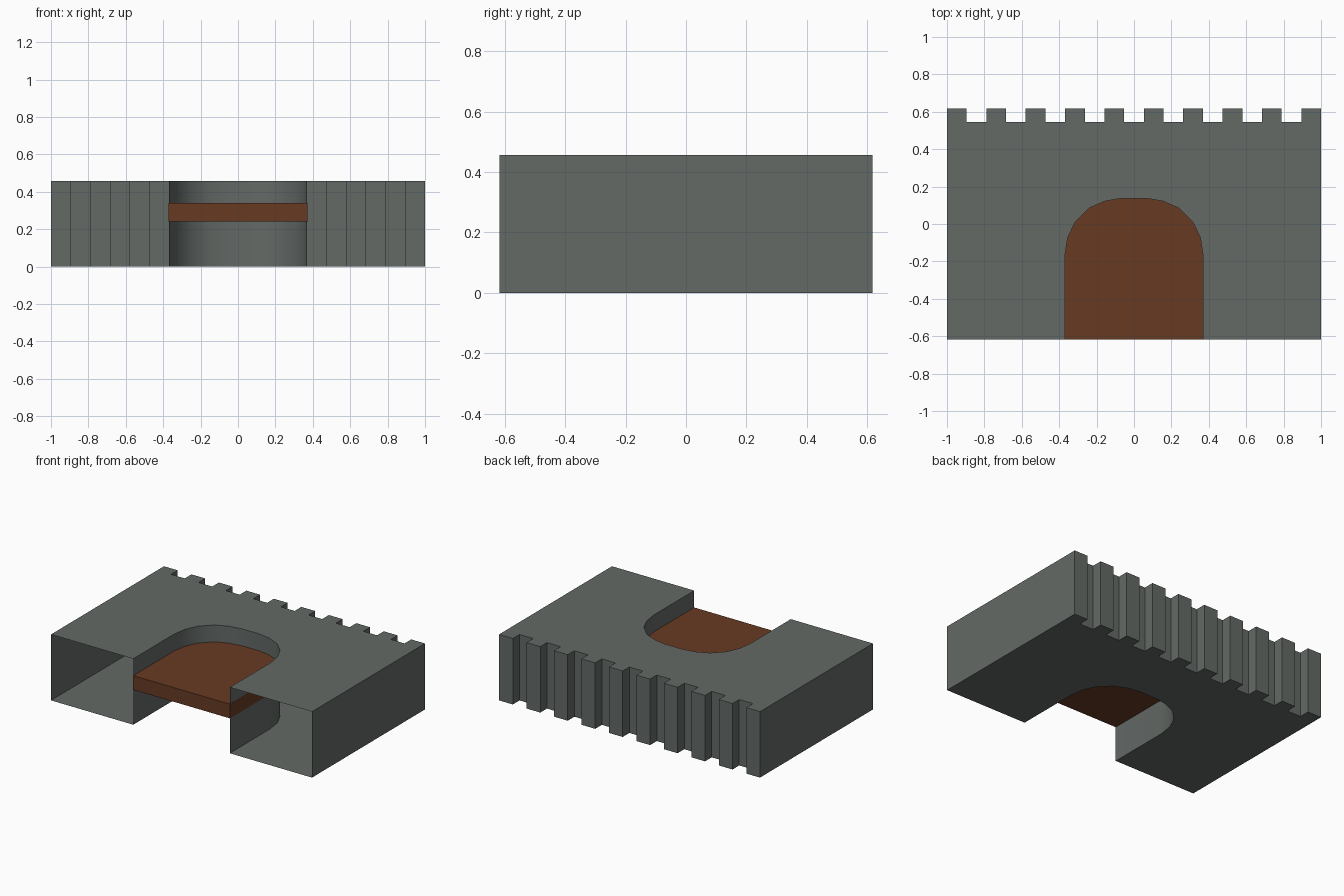
import bpy, bmesh

if "Cube" in bpy.data.objects:
    bpy.data.objects.remove(bpy.data.objects["Cube"])

X, Y, CRENEL = 1.0, 0.618, 0.545
H = 0.457


def material(name, rgb):
    m = bpy.data.materials.new(name)
    m.diffuse_color = (*rgb, 1)
    m.use_nodes = True
    m.node_tree.nodes["Principled BSDF"].inputs["Base Color"].default_value = m.diffuse_color
    return m


def slab(name, outline, z0, z1, mat, smooth=None, open_front=False):
    """Extrude a counter-clockwise outline; optionally leave the -y side open."""
    bm = bmesh.new()
    low = [bm.verts.new((x, y, z0)) for x, y in outline]
    top = [bm.verts.new((x, y, z1)) for x, y in outline]
    n = len(outline)
    bm.faces.new(top)
    bm.faces.new(low[::-1])
    for i in range(n):
        j = (i + 1) % n
        if open_front and outline[i][1] == outline[j][1] == -Y:
            continue
        f = bm.faces.new((low[i], low[j], top[j], top[i]))
        f.smooth = bool(smooth and smooth(outline[i], outline[j]))
    # keep the rims crisp
    for e in bm.edges:
        if abs(e.verts[0].co.z - e.verts[1].co.z) < 1e-6:
            e.smooth = False
    me = bpy.data.meshes.new(name)
    bm.to_mesh(me)
    bm.free()
    me.materials.append(mat)
    ob = bpy.data.objects.new(name, me)
    bpy.context.collection.objects.link(ob)
    return ob


stone = material("grey stone", (0.125, 0.142, 0.133))
wood = material("brown wood", (0.135, 0.043, 0.016))

# arch profile: right half, mirrored to the left
half = [(0.37, -Y), (0.37, -0.175), (0.355, -0.075), (0.315, 0.01),
        (0.24, 0.085), (0.155, 0.122), (0.07, 0.137)]
arch = half + [(-x, y) for x, y in reversed(half)]

# battlements: ten merlons and nine gaps, running right to left
step = 2 * X / 19
battlements = []
for k in range(19):
    y = Y if k % 2 == 0 else CRENEL
    battlements += [(X - k * step, y), (X - (k + 1) * step, y)]

# wall with arched opening, hollow and open at its foot
wall = [(X, -Y)] + battlements + [(-X, -Y)] + arch[::-1]
in_arch = lambda a, b: max(abs(a[0]), abs(b[0])) < 0.4 and max(a[1], b[1]) < 0.2
slab("gate_wall", wall, 0, H, stone, in_arch, open_front=True)

# door set in the arch, sides just proud of the jambs
door = [(x * 1.003, y + (0.001 if y > -Y else 0)) for x, y in arch]
slab("door", door, 0.242, 0.34, wood)
